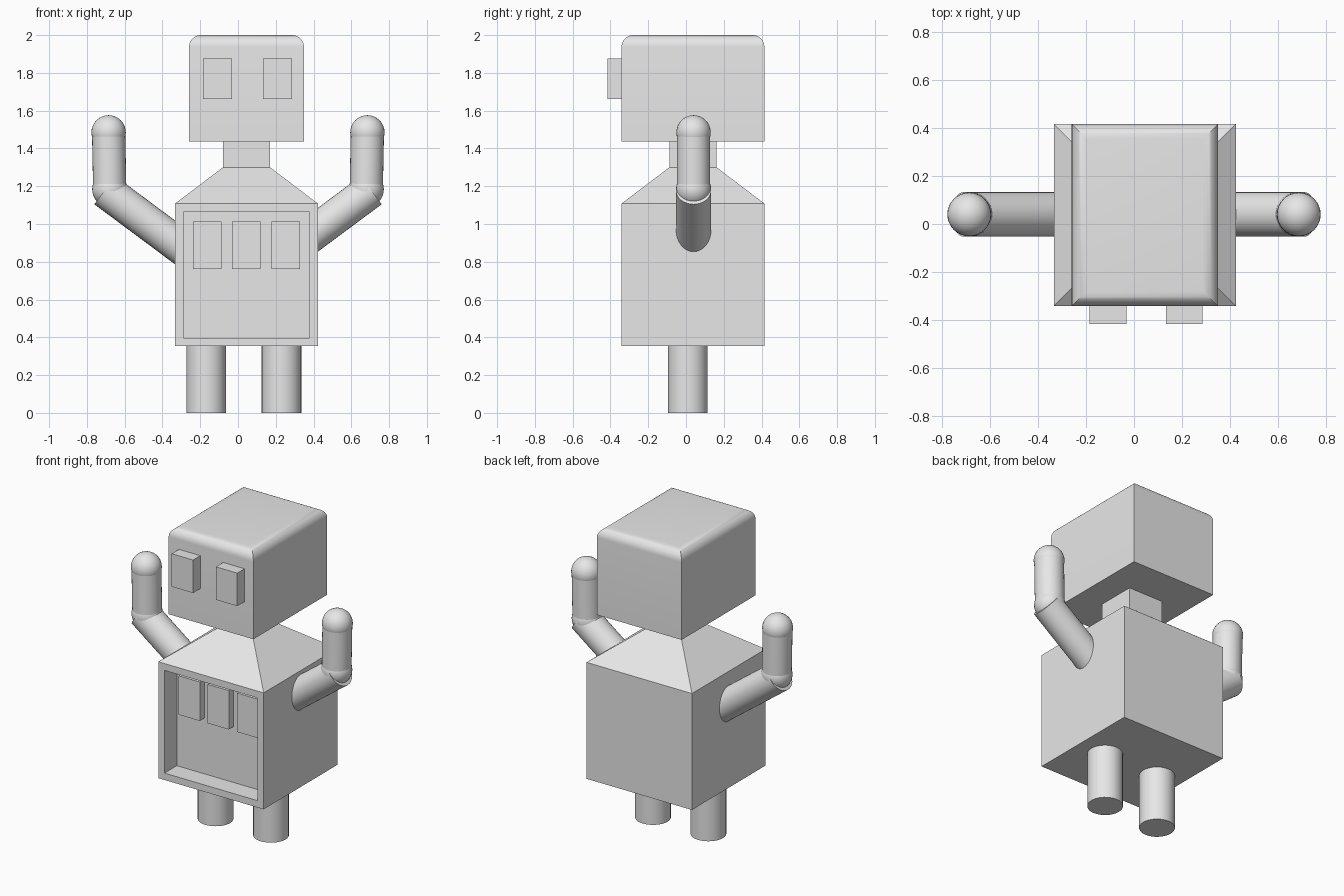
import bpy, bmesh, math
from mathutils import Vector

if "Cube" in bpy.data.objects:
    bpy.data.objects.remove(bpy.data.objects["Cube"])

grey = bpy.data.materials.new("plain grey")
grey.diffuse_color = (0.8, 0.8, 0.8, 1)
grey.use_nodes = True
grey.node_tree.nodes["Principled BSDF"].inputs["Base Color"].default_value = grey.diffuse_color

CX, CY = 0.045, 0.037      # centre of body and head
HALF = 0.378               # half width of the body
FRONT = CY - HALF


def finish(obj, name, smooth=False):
    obj.name = name
    obj.data.materials.append(grey)
    if smooth:
        bpy.ops.object.select_all(action='DESELECT')
        obj.select_set(True)
        bpy.context.view_layer.objects.active = obj
        bpy.ops.object.shade_smooth_by_angle(angle=math.radians(35))
    return obj


def from_bmesh(bm, name, smooth=False):
    bmesh.ops.recalc_face_normals(bm, faces=bm.faces)
    mesh = bpy.data.meshes.new(name)
    bm.to_mesh(mesh)
    bm.free()
    obj = bpy.data.objects.new(name, mesh)
    bpy.context.collection.objects.link(obj)
    return finish(obj, name, smooth)


def add_box(bm, lo, hi):
    verts = bmesh.ops.create_cube(bm, size=1)["verts"]
    for v in verts:
        v.co = [(a + b) / 2 + c * (b - a) for a, b, c in zip(lo, hi, v.co)]


def box(name, lo, hi):
    bm = bmesh.new()
    add_box(bm, lo, hi)
    return from_bmesh(bm, name)


def tube(name, a, b, r):
    a, b = Vector(a), Vector(b)
    bpy.ops.mesh.primitive_cylinder_add(vertices=32, radius=r, depth=(b - a).length,
                                        location=(a + b) / 2)
    obj = bpy.context.object
    obj.rotation_euler = (b - a).to_track_quat('Z', 'Y').to_euler()
    return finish(obj, name, True)


def ball(name, c, r):
    bpy.ops.mesh.primitive_uv_sphere_add(segments=32, ring_count=16, radius=r, location=c)
    return finish(bpy.context.object, name, True)


# Body: box, sloped shoulders and neck, stacked square rings
bm = bmesh.new()
rings = []
for z, h in ((0.353, HALF), (1.108, HALF), (1.30, 0.125), (1.436, 0.125)):
    rings.append([bm.verts.new((CX + sx * h, CY + sy * h, z))
                  for sx, sy in ((-1, -1), (1, -1), (1, 1), (-1, 1))])
for low, high in zip(rings, rings[1:]):
    for i in range(4):
        j = (i + 1) % 4
        bm.faces.new((low[i], low[j], high[j], high[i]))
bm.faces.new(rings[0][::-1])
bm.faces.new(rings[-1])
bmesh.ops.recalc_face_normals(bm, faces=bm.faces)
# Chest recess
panel = min(bm.faces, key=lambda f: f.calc_center_median().y)
bmesh.ops.inset_individual(bm, faces=[panel], thickness=0.063)
panel = bmesh.ops.extrude_discrete_faces(bm, faces=[panel])["faces"][0]
bmesh.ops.translate(bm, verts=panel.verts, vec=(0, 0.126, 0))
from_bmesh(bm, "body")

# Head: rounded along the top edges only
bm = bmesh.new()
add_box(bm, (CX - 0.304, FRONT, 1.436), (CX + 0.304, CY + HALF, 2.0))
top = [e for e in bm.edges if all(v.co.z > 1.9 for v in e.verts)]
bmesh.ops.bevel(bm, geom=top, offset=0.062, segments=8, profile=0.5, affect='EDGES')
from_bmesh(bm, "head", True)

# Eyes
for side, x in (("left", -0.185), ("right", 0.132)):
    box(side + "_eye", (x, -0.415, 1.662), (x + 0.153, FRONT + 0.02, 1.876))

# Chest bars inside the recess
for i, x in enumerate((-0.239, -0.031, 0.178)):
    box(f"chest_bar_{i + 1}", (x, FRONT + 0.075, 0.761), (x + 0.151, FRONT + 0.13, 1.013))

# Legs
for side, x in (("left", -0.168), ("right", 0.230)):
    tube(side + "_leg", (x, 0.01, 0), (x, 0.01, 0.38), 0.105)

# Arms: lower tube, elbow, raised tube, rounded hand
for side, s in (("left", -1), ("right", 1)):
    elbow = (s * 0.679, 0.04, 1.183)
    hand = (s * 0.685, 0.04, 1.485)
    tube(side + "_lower_arm", (s * 0.26, 0.04, 0.848), (s * 0.705, 0.04, 1.179), 0.093)
    ball(side + "_elbow", elbow, 0.093)
    tube(side + "_raised_arm", elbow, hand, 0.088)
    ball(side + "_hand", hand, 0.091)
